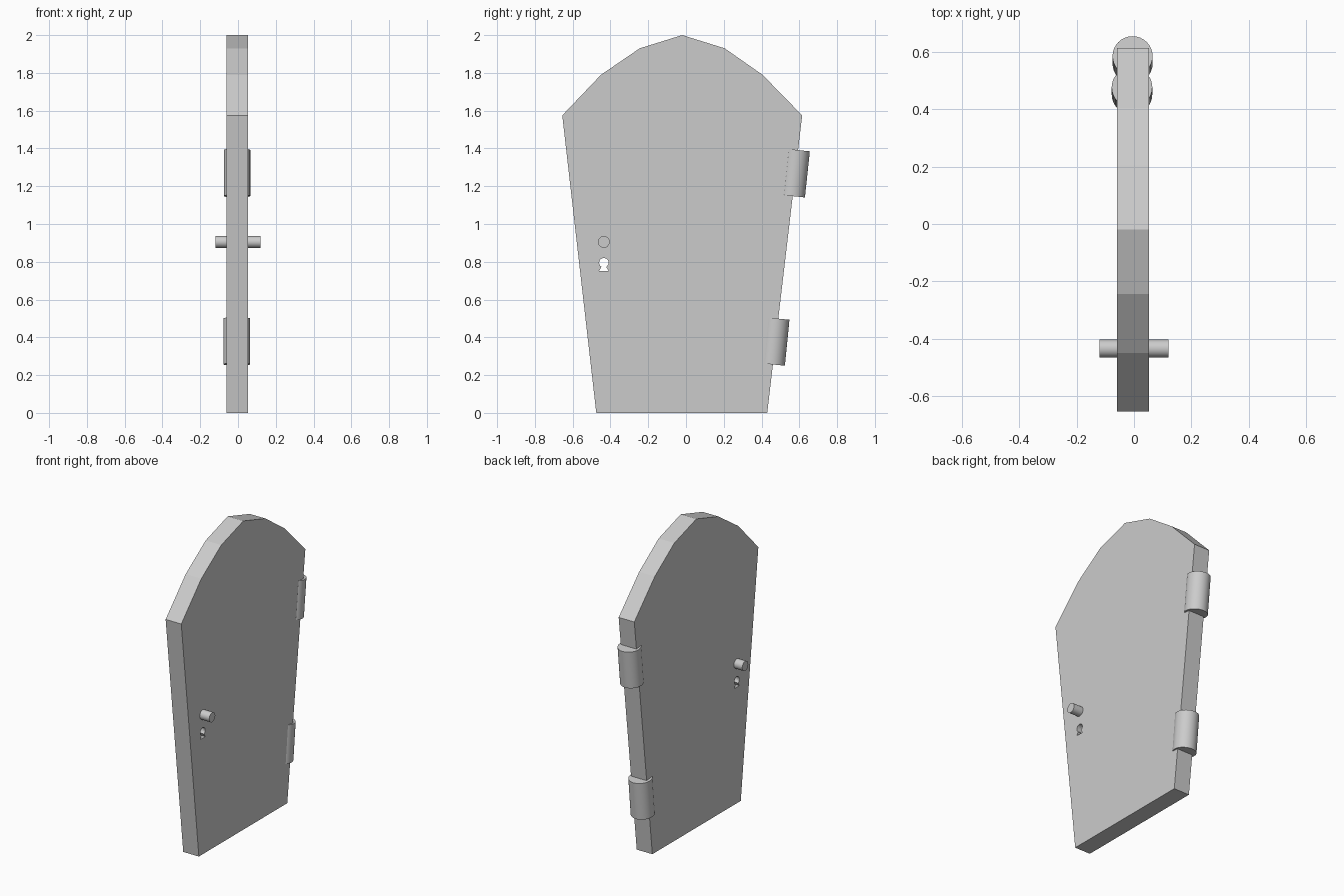
import bpy
from math import sin, cos, radians
from mathutils import Matrix, Vector

if "Cube" in bpy.data.objects:
    bpy.data.objects.remove(bpy.data.objects["Cube"], do_unlink=True)

GREY = (0.6, 0.6, 0.6, 1)
grey = bpy.data.materials.new("plain_grey")
grey.use_nodes = True
grey.diffuse_color = GREY
grey.node_tree.nodes["Principled BSDF"].inputs["Base Color"].default_value = GREY


def select(obj):
    bpy.ops.object.select_all(action="DESELECT")
    obj.select_set(True)
    bpy.context.view_layer.objects.active = obj


def panel(name, outlines, x_min, x_max):
    """Extrude (y, z) outlines along x; inner outlines become holes."""
    curve = bpy.data.curves.new(name, "CURVE")
    curve.dimensions = "2D"
    curve.fill_mode = "BOTH"
    curve.extrude = (x_max - x_min) / 2
    for points in outlines:
        spline = curve.splines.new("POLY")
        spline.points.add(len(points) - 1)
        for p, (y, z) in zip(spline.points, points):
            p.co = (y, z, 0, 1)
        spline.use_cyclic_u = True
    obj = bpy.data.objects.new(name, curve)
    bpy.context.collection.objects.link(obj)
    obj.data.materials.append(grey)
    select(obj)
    bpy.ops.object.convert(target="MESH")
    obj = bpy.context.object
    # Stand the flat outline up: local x, y, z become y, z, x
    obj.data.transform(Matrix(((0, 0, 1, (x_min + x_max) / 2),
                               (1, 0, 0, 0), (0, 1, 0, 0), (0, 0, 0, 1))))
    select(obj)
    bpy.ops.object.shade_flat()
    return obj


def rod(name, start, end, radius):
    """Smooth cylinder between two points."""
    start, end = Vector(start), Vector(end)
    axis = end - start
    bpy.ops.mesh.primitive_cylinder_add(
        vertices=32, radius=radius, depth=axis.length,
        location=(start + end) / 2,
        rotation=axis.to_track_quat("Z", "Y").to_euler())
    obj = bpy.context.object
    obj.name = name
    obj.data.materials.append(grey)
    bpy.ops.object.shade_smooth_by_angle()
    return obj


# Tapered door slab with faceted arch and a keyhole right through it
door = [(-0.475, 0), (0.43, 0), (0.615, 1.575), (0.405, 1.79), (0.205, 1.93),
        (-0.02, 2), (-0.245, 1.93), (-0.45, 1.79), (-0.655, 1.575)]
lock_y, lock_z = -0.435, 0.795
keyhole = [(lock_y + 0.025 * cos(radians(a)), lock_z + 0.025 * sin(radians(a)))
           for a in range(-60, 241, 20)]
keyhole += [(lock_y - 0.025, 0.752), (lock_y + 0.025, 0.752)]
panel("door_slab", [door, keyhole], -0.06, 0.052)

# Handle bar through both faces
rod("handle", (-0.12, lock_y, 0.905), (0.12, lock_y, 0.905), 0.031)

# Hinge barrels leaning along the sloping edge
rod("upper_hinge", (-0.005, 0.56, 1.148), (-0.005, 0.586, 1.392), 0.07)
rod("lower_hinge", (-0.007, 0.453, 0.257), (-0.007, 0.477, 0.5), 0.071)
